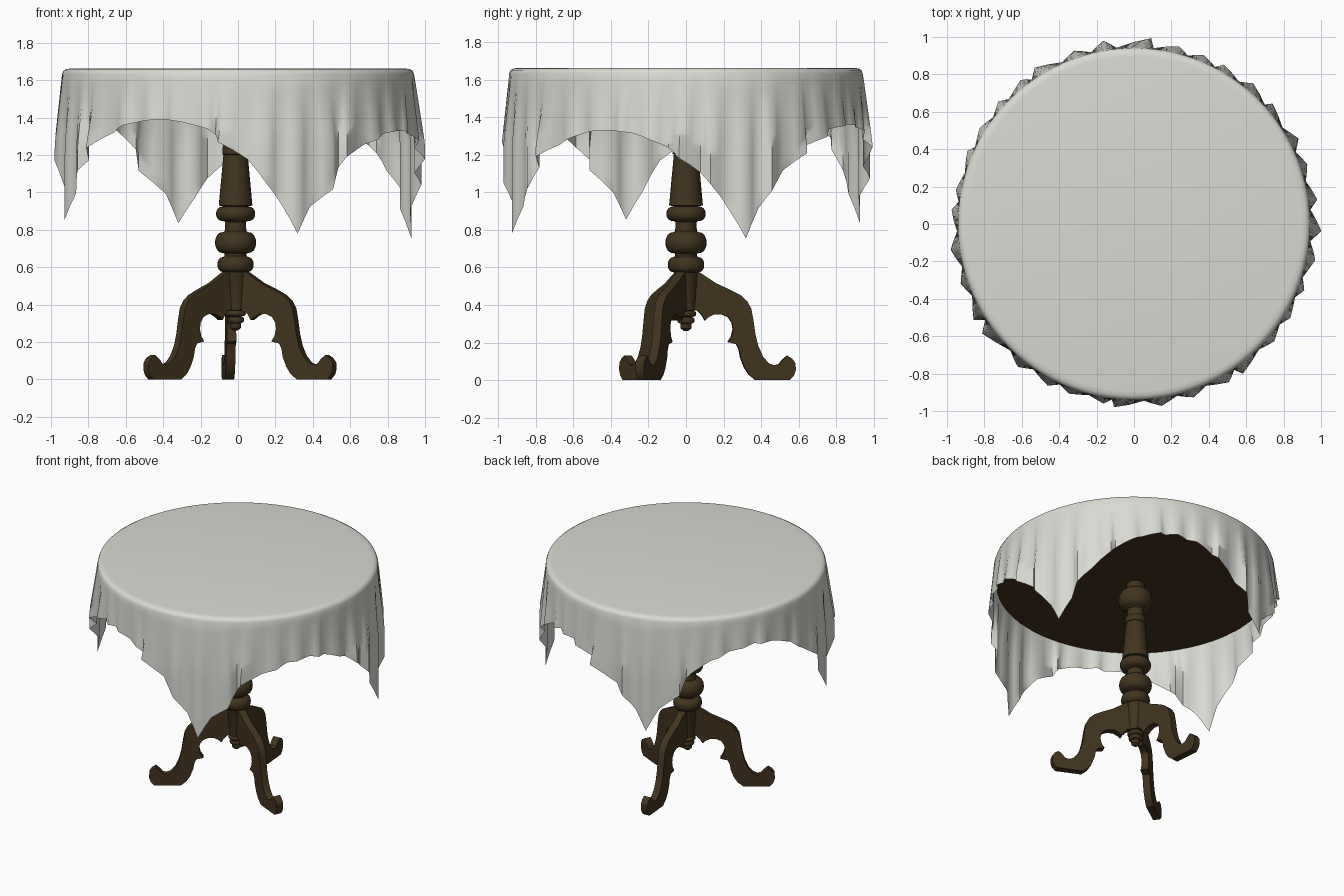
import bpy, bmesh, math, random

if "Cube" in bpy.data.objects:
    bpy.data.objects.remove(bpy.data.objects["Cube"])

random.seed(4)


def material(name, rgb):
    m = bpy.data.materials.new(name)
    m.diffuse_color = (*rgb, 1)
    m.use_nodes = True
    m.node_tree.nodes["Principled BSDF"].inputs["Base Color"].default_value = m.diffuse_color
    return m


WOOD = material("dark wood", (0.054, 0.034, 0.013))
CLOTH = material("pale grey linen", (0.70, 0.70, 0.655))
AXIS_X = -0.013  # the pedestal stands slightly left of centre


def finish(name, bm, mat, angle, x=0.0):
    me = bpy.data.meshes.new(name)
    bm.to_mesh(me)
    bm.free()
    ob = bpy.data.objects.new(name, me)
    ob.location.x = x
    bpy.context.collection.objects.link(ob)
    me.materials.append(mat)
    bpy.ops.object.select_all(action='DESELECT')
    ob.select_set(True)
    bpy.context.view_layer.objects.active = ob
    bpy.ops.object.shade_smooth_by_angle(angle=math.radians(angle))
    return ob


def bridge(bm, a, b):
    n = len(a)
    for i in range(n):
        j = (i + 1) % n
        bm.faces.new((a[i], a[j], b[j], b[i]))


def lathe(name, profile, n, mat, x=0.0):
    """Closed solid of revolution; profile runs bottom to top, (radius, z)."""
    bm = bmesh.new()
    rings = [[bm.verts.new((r * math.cos(math.tau * i / n), r * math.sin(math.tau * i / n), z))
              for i in range(n)] for r, z in profile]
    for a, b in zip(rings, rings[1:]):
        bridge(bm, a, b)
    bm.faces.new(rings[0][::-1])
    bm.faces.new(rings[-1])
    return finish(name, bm, mat, 35, x)


def bead(r_in, r_out, z0, z1, steps=8):
    """Rounded ring section for turned work."""
    return [(r_in + (r_out - r_in) * math.sin(math.pi * k / steps) ** 0.85 if 0 < k < steps else r_in,
             (z0 + z1) / 2 - (z1 - z0) / 2 * math.cos(math.pi * k / steps)) for k in range(steps + 1)]


# Table top, hidden under the cloth
lathe("table_top", [(0.925, 1.51), (0.928, 1.61), (0.90, 1.635)], 96, WOOD)

# Turned column with hanging finial
column = [(0.012, 0.262), (0.028, 0.275), (0.03, 0.30)]
column += bead(0.032, 0.046, 0.302, 0.335, 6) + bead(0.038, 0.055, 0.338, 0.368, 6)
column += [(0.05, 0.372), (0.064, 0.572)]
column += bead(0.065, 0.097, 0.574, 0.655) + [(0.058, 0.66), (0.058, 0.672)]
column += bead(0.065, 0.110, 0.675, 0.788) + [(0.058, 0.793), (0.055, 0.842)]
column += bead(0.065, 0.105, 0.846, 0.925) + [(0.09, 0.93), (0.065, 1.20), (0.071, 1.205), (0.068, 1.25),
                                              (0.058, 1.255), (0.055, 1.31)]
column += bead(0.06, 0.115, 1.315, 1.46) + [(0.06, 1.465), (0.06, 1.53)]
lathe("column", column, 32, WOOD, AXIS_X)

# Three sawn scroll legs: outline as (distance from axis, height)
leg = [(0.03, 0.58), (0.06, 0.58), (0.10, 0.555), (0.16, 0.515), (0.23, 0.483), (0.29, 0.452), (0.325, 0.42),
       (0.347, 0.38), (0.358, 0.32), (0.37, 0.24), (0.385, 0.18), (0.41, 0.125), (0.44, 0.09),
       (0.47, 0.078), (0.495, 0.085), (0.515, 0.11), (0.54, 0.13), (0.565, 0.115), (0.583, 0.09),
       (0.585, 0.055), (0.575, 0.025), (0.553, 0.0), (0.372, 0.0), (0.335, 0.03), (0.31, 0.068),
       (0.29, 0.12), (0.282, 0.165), (0.268, 0.192), (0.222, 0.203), (0.24, 0.23), (0.25, 0.27),
       (0.245, 0.305), (0.225, 0.335), (0.19, 0.35), (0.15, 0.35), (0.12, 0.335), (0.10, 0.318),
       (0.085, 0.345), (0.06, 0.37), (0.03, 0.38)]
HALF = 0.025
for k, name in enumerate(("back_leg", "left_leg", "right_leg")):
    a = math.radians(95 + 120 * k)
    c, s = math.cos(a), math.sin(a)
    bm = bmesh.new()
    sides = [[bm.verts.new((r * c - w * s, r * s + w * c, z)) for r, z in leg] for w in (-HALF, HALF)]
    bridge(bm, *sides)
    bm.faces.new(sides[0][::-1])
    bm.faces.new(sides[1])
    bmesh.ops.recalc_face_normals(bm, faces=bm.faces)
    finish(name, bm, WOOD, 30, AXIS_X)

# Square tablecloth draped over the round top: hem heights at corners and side middles
CORNER0 = 19
CORNERS = (0.755, 0.835, 0.855, 0.78)
MIDDLES = (1.36, 1.43, 1.39, 1.33)


def hem(deg):
    q = ((deg - CORNER0) % 360) / 90
    i = int(q) % 4
    f = q - int(q)
    corner = CORNERS[i] if f < 0.5 else CORNERS[(i + 1) % 4]
    w = (1 / math.cos(math.radians(90 * (f - 0.5))) - 1) / (math.sqrt(2) - 1)
    return MIDDLES[i] + (corner - MIDDLES[i]) * w


# Irregular pleats, nine per side with one centred on each corner:
# each gives four columns of (angle, bulge, sideways lean)
FOLDS = 36
edges = [CORNER0 - 5 + 10 * i + (0 if i % 9 < 2 else random.uniform(-2, 2)) for i in range(FOLDS)]
edges.append(edges[0] + 360)
columns = []
for i in range(FOLDS):
    a0, span = edges[i], edges[i + 1] - edges[i]
    on_corner = i % 9 == 0
    amp = 0.6 if on_corner else random.uniform(0.6, 1.0)
    peak = 0.5 if on_corner else random.uniform(0.35, 0.65)
    lean = 0 if on_corner else random.uniform(-0.3, 0.3) * span
    for u, b in ((0, 0), (peak / 2, 0.5), (peak, 1), ((1 + peak) / 2, 0.5)):
        columns.append((a0 + u * span, amp * b, lean * b))

bm = bmesh.new()
rings = []
for r, z in ((0.895, 1.662), (0.918, 1.659), (0.934, 1.650), (0.941, 1.632)):
    rings.append([bm.verts.new((r * math.cos(math.radians(a)), r * math.sin(math.radians(a)), z))
                  for a, _, _ in columns])
ROWS = 9
for row in range(1, ROWS + 1):
    ring = []
    for a, bulge, lean in columns:
        drop = (1.632 - hem(a)) * row / ROWS
        g = min(1, drop / 0.38)
        r = 0.942 + g * (0.005 + 0.055 * bulge)
        t = math.radians(a + lean * g)
        ring.append(bm.verts.new((r * math.cos(t), r * math.sin(t), 1.632 - drop)))
    rings.append(ring)
for a, b in zip(rings, rings[1:]):
    bridge(bm, b, a)
bm.faces.new(rings[0])
finish("tablecloth", bm, CLOTH, 60)
